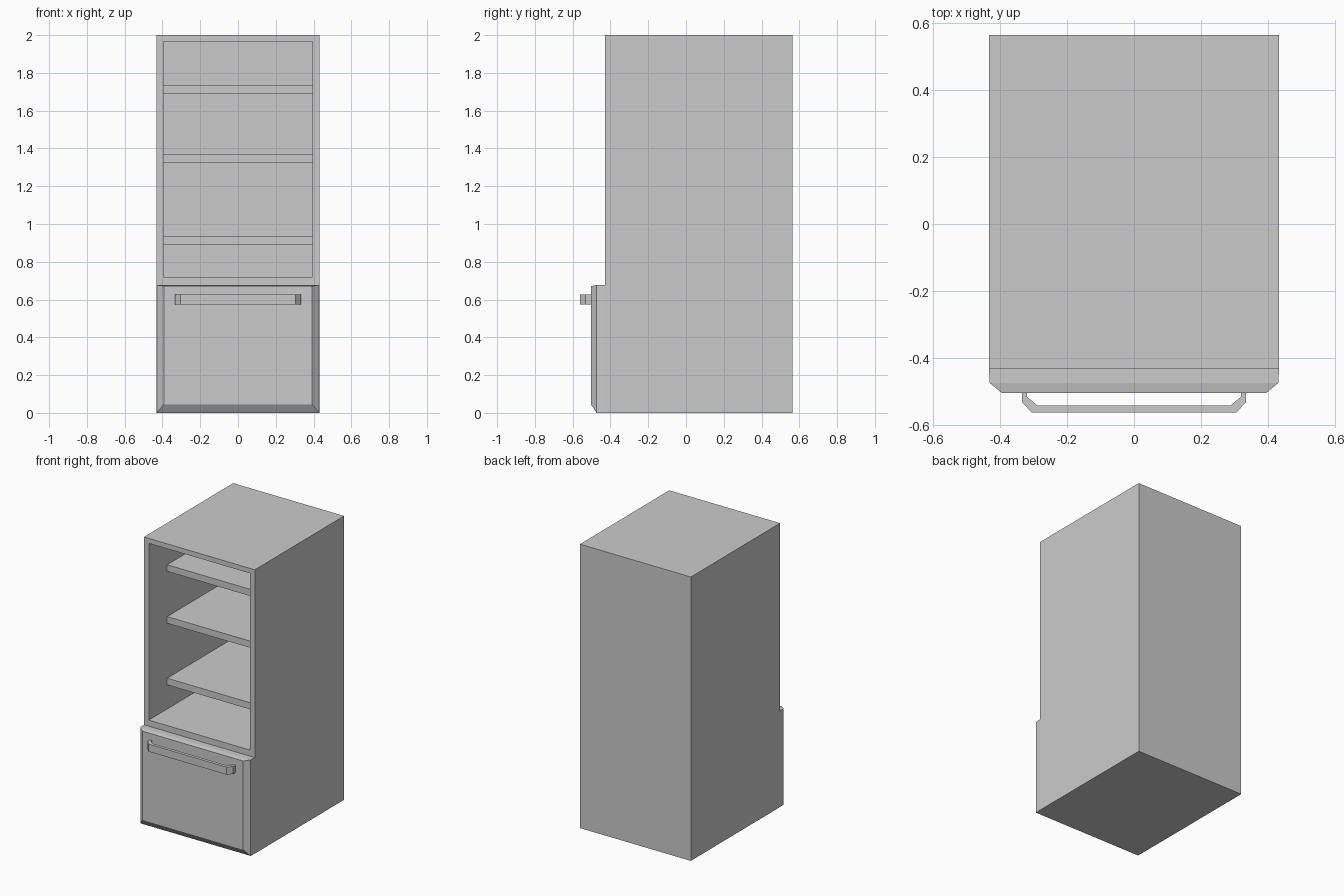
import bpy, bmesh

if "Cube" in bpy.data.objects:
    bpy.data.objects.remove(bpy.data.objects["Cube"])

HALF_W, FRONT, BACK = 0.432, -0.43, 0.563
OPEN_W, OPEN_LO, OPEN_HI, INNER_BACK = 0.394, 0.72, 1.965, 0.527


def finish(name, bm):
    bmesh.ops.recalc_face_normals(bm, faces=bm.faces)
    mesh = bpy.data.meshes.new(name)
    bm.to_mesh(mesh)
    bm.free()
    obj = bpy.data.objects.new(name, mesh)
    bpy.context.collection.objects.link(obj)
    return obj


def box_bm(lo, hi):
    bm = bmesh.new()
    bmesh.ops.create_cube(bm, size=1)
    for v in bm.verts:
        v.co = [(a + b) / 2 + c * (b - a) for a, b, c in zip(lo, hi, v.co)]
    return bm


def prism(name, profile, z0, z1):
    """Extrude an (x, y) outline from z0 up to z1."""
    bm = bmesh.new()
    face = bm.faces.new([bm.verts.new((x, y, z0)) for x, y in profile])
    top = bmesh.ops.extrude_face_region(bm, geom=[face])["geom"]
    for v in top:
        if isinstance(v, bmesh.types.BMVert):
            v.co.z = z1
    return bm


def mirrored(points):
    return points + [(-x, y) for x, y in reversed(points)]


# Cabinet: box with the front face inset and pushed in to form the compartment
bm = box_bm((-HALF_W, FRONT, 0), (HALF_W, BACK, 2))
bm.normal_update()
front = min(bm.faces, key=lambda f: f.calc_center_median().y)
bmesh.ops.inset_individual(bm, faces=[front], thickness=0.03)
for v in front.verts:
    v.co.x = OPEN_W if v.co.x > 0 else -OPEN_W
    v.co.z = OPEN_HI if v.co.z > 1 else OPEN_LO
inner = bmesh.ops.extrude_discrete_faces(bm, faces=[front])["faces"][0]
for v in inner.verts:
    v.co.y = INNER_BACK
bmesh.ops.remove_doubles(bm, verts=bm.verts, dist=1e-5)
finish("cabinet", bm)

# Shelves, set back from the opening
for i, (z0, z1) in enumerate([(0.89, 0.937), (1.324, 1.371), (1.689, 1.736)]):
    finish(f"shelf_{i + 1}", box_bm((-OPEN_W, -0.225, z0), (OPEN_W, INNER_BACK, z1)))

# Drawer front: chamfered sides and lower edge, top slightly eased
rings = [(FRONT, HALF_W, 0, 0.677), (-0.473, 0.430, 0, 0.677), (-0.504, 0.393, 0.045, 0.671)]
bm = bmesh.new()
loops = [[bm.verts.new((x, y, z)) for x, z in ((-w, lo), (w, lo), (w, hi), (-w, hi))]
         for y, w, lo, hi in rings]
for a, b in zip(loops, loops[1:]):
    for i in range(4):
        j = (i + 1) % 4
        bm.faces.new((a[i], a[j], b[j], b[i]))
bm.faces.new(loops[0])
bm.faces.new(loops[-1])
finish("drawer_front", bm)

# Handle: bent flat bar
outer = [(-0.333, -0.503), (-0.333, -0.531), (-0.304, -0.562)]
inner_side = [(-0.288, -0.540), (-0.318, -0.515), (-0.318, -0.503)]
outline = mirrored(outer) + [(-x, y) for x, y in reversed(inner_side)] + inner_side
finish("drawer_handle", prism("drawer_handle", outline, 0.573, 0.626))
